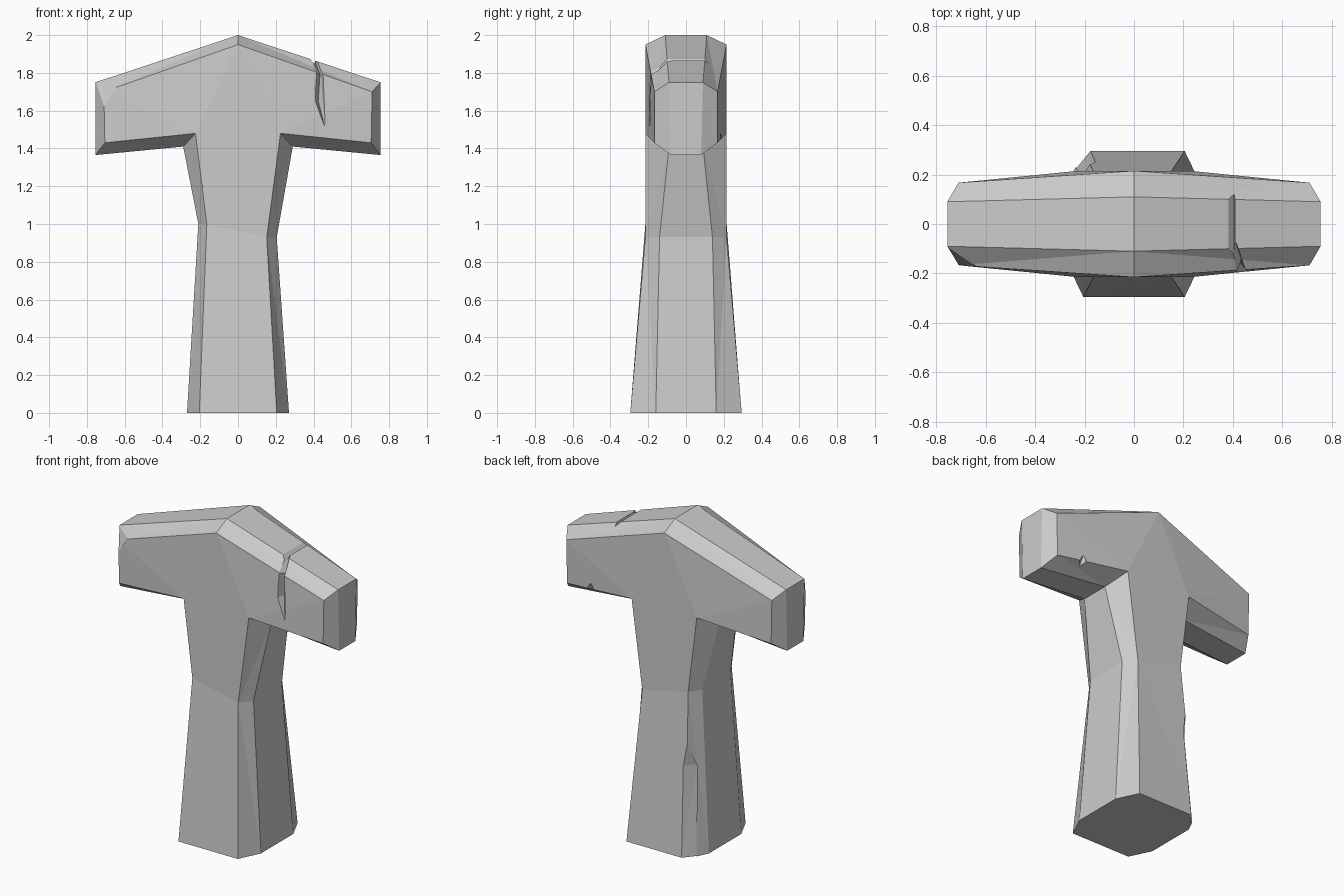
import bpy, bmesh
from mathutils import Vector

if "Cube" in bpy.data.objects:
    bpy.data.objects.remove(bpy.data.objects["Cube"])

# Right half of the outline: rim x, z, rim half depth | face x, z, face half depth
half = [
    (0.755, 1.75, 0.09, 0.71, 1.70, 0.167),   # head end, top
    (0.755, 1.365, 0.08, 0.705, 1.43, 0.167), # head end, bottom
    (0.29, 1.41, 0.09, 0.225, 1.48, 0.215),   # inner corner
    (0.205, 0.93, 0.14, 0.152, 0.93, 0.215),  # waist
    (0.27, 0.0, 0.16, 0.205, 0.0, 0.295),     # base
]
top = (0, 2.0, 0.11, 0, 1.95, 0.215)
left = [(-a, z, d, -b, w, e) for a, z, d, b, w, e in reversed(half)]
left[1] = (-0.21, 1.0, 0.14, -0.165, 1.0, 0.215)
outline = [top] + half + left
n = len(outline)

# Pillar body: four rings from front face to back face
bm = bmesh.new()
rings = [
    [bm.verts.new((b, -e, w)) for a, z, d, b, w, e in outline],
    [bm.verts.new((a, -d, z)) for a, z, d, b, w, e in outline],
    [bm.verts.new((a, d, z)) for a, z, d, b, w, e in outline],
    [bm.verts.new((b, e, w)) for a, z, d, b, w, e in outline],
]
for r0, r1 in zip(rings, rings[1:]):
    for i in range(n):
        j = (i + 1) % n
        if i != 5:  # base edge is closed by one flat face
            bm.faces.new((r0[i], r0[j], r1[j], r1[i]))
bm.faces.new([r[5] for r in rings] + [r[6] for r in reversed(rings)])
for ring in (rings[0], rings[3]):
    for ids in ((0, 1, 2, 3), (0, 8, 9, 10), (0, 3, 8), (3, 4, 7, 8), (4, 5, 6, 7)):
        bm.faces.new([ring[i] for i in ids])
bmesh.ops.triangulate(bm, faces=bm.faces[:])
bmesh.ops.recalc_face_normals(bm, faces=bm.faces[:])
me = bpy.data.meshes.new("stone_pillar")
bm.to_mesh(me)
bm.free()
pillar = bpy.data.objects.new("stone_pillar", me)
bpy.context.collection.objects.link(pillar)


def chip(name, pts):
    """Cut the convex hull of a few points out of the pillar."""
    b = bmesh.new()
    for p in pts:
        b.verts.new(p)
    bmesh.ops.convex_hull(b, input=b.verts[:])
    bmesh.ops.recalc_face_normals(b, faces=b.faces[:])
    m = bpy.data.meshes.new(name)
    b.to_mesh(m)
    b.free()
    o = bpy.data.objects.new(name, m)
    bpy.context.collection.objects.link(o)
    o.hide_render = True
    o.hide_viewport = True
    mod = pillar.modifiers.new(name, 'BOOLEAN')
    mod.operation = 'DIFFERENCE'
    mod.solver = 'EXACT'
    mod.object = o


# Broken front corner at the left end of the head
chip("corner_cutter", [(-0.63, -0.17, 1.74), (-0.71, -0.166, 1.62),
                       (-0.757, -0.09, 1.751), (-0.80, -0.30, 1.80)])
# Crack running over the head and down the front
chip("crack_low_cutter", [(0.39, -0.25, 1.81), (0.475, -0.25, 1.81), (0.39, -0.25, 1.65),
                          (0.465, -0.25, 1.65), (0.465, -0.20, 1.49),
                          (0.435, -0.145, 1.81), (0.425, -0.15, 1.65)])
chip("crack_high_cutter", [(0.38, -0.13, 1.93), (0.44, -0.13, 1.93), (0.39, -0.25, 1.81),
                           (0.475, -0.25, 1.81), (0.41, -0.07, 1.855), (0.435, -0.145, 1.79)])
chip("crack_dent_cutter", [(x, y, z) for y in (-0.13, 0.13)
                           for x, z in ((0.35, 1.91), (0.42, 1.91), (0.405, 1.847))])
# Notch in the lower back edge of the head
chip("notch_cutter", [(0.49, 0.22, 1.39), (0.57, 0.22, 1.39), (0.53, 0.22, 1.54),
                      (0.49, 0.14, 1.36), (0.57, 0.14, 1.36), (0.53, 0.15, 1.43)])
# Chip on the left front edge below the head
chip("neck_cutter", [(-0.235, -0.24, 1.44), (-0.19, -0.24, 1.27), (-0.155, -0.24, 1.19),
                     (-0.24, -0.17, 1.20), (-0.26, -0.19, 1.30), (-0.30, -0.26, 1.25)])
# Worn back left edge of the shaft
chip("edge_cutter", [(-0.17, 0.31, -0.05), (-0.235, 0.23, -0.05), (-0.28, 0.34, -0.05),
                     (-0.15, 0.26, 0.55), (-0.205, 0.18, 0.55), (-0.26, 0.30, 0.55),
                     (-0.175, 0.24, 0.68)])
